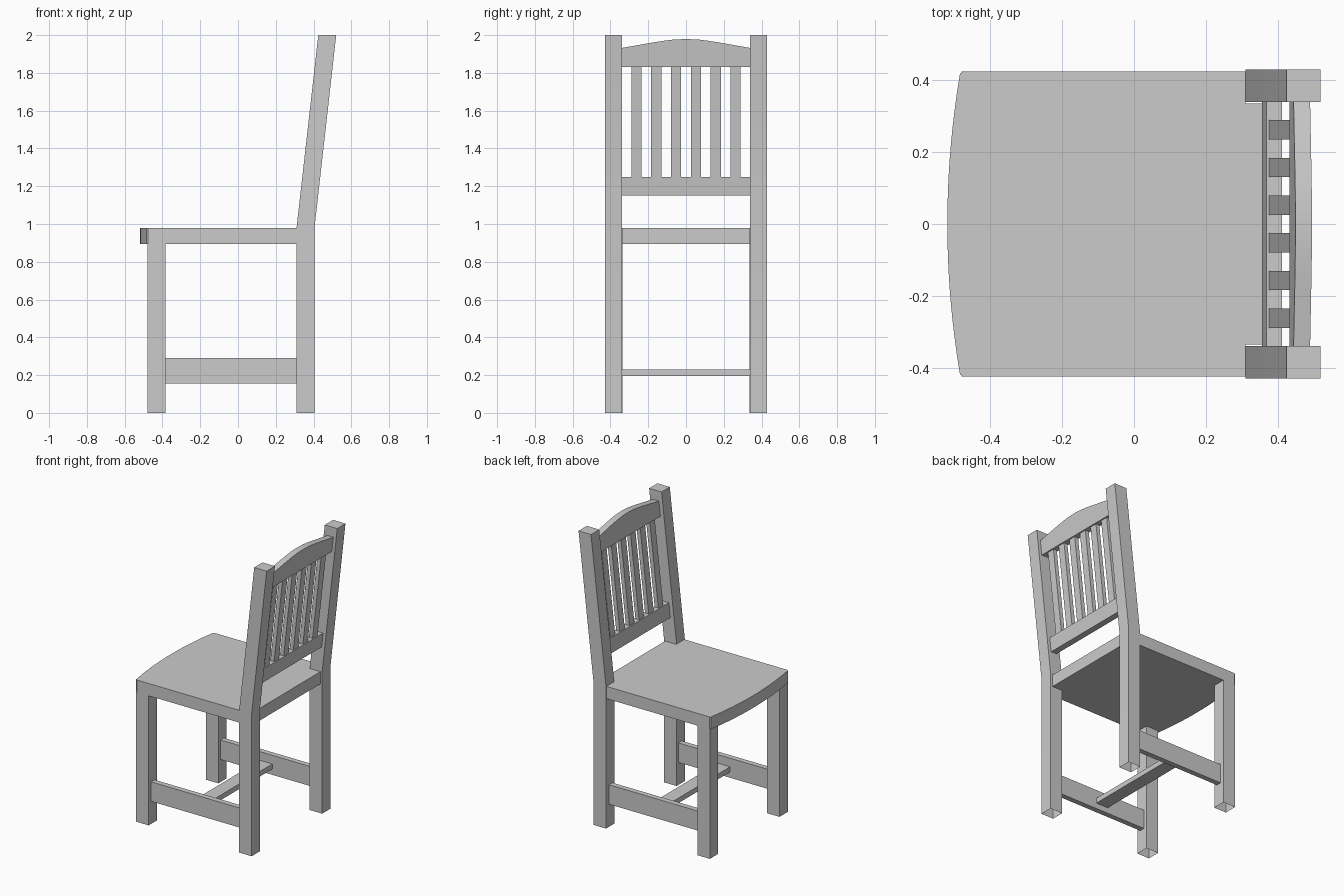
import bpy, bmesh, math
from mathutils import Vector

if "Cube" in bpy.data.objects:
    bpy.data.objects.remove(bpy.data.objects["Cube"])


def prism(name, outline, offset, open_bottom=False):
    """Sweep a closed 3D outline along an offset into a solid."""
    bm = bmesh.new()
    face = bm.faces.new([bm.verts.new(p) for p in outline])
    ret = bmesh.ops.extrude_face_region(bm, geom=[face], use_keep_orig=True)
    moved = [v for v in ret["geom"] if isinstance(v, bmesh.types.BMVert)]
    bmesh.ops.translate(bm, verts=moved, vec=Vector(offset))
    bmesh.ops.recalc_face_normals(bm, faces=bm.faces)
    if open_bottom:
        low = [f for f in bm.faces if all(v.co.z < 1e-4 for v in f.verts)]
        bmesh.ops.delete(bm, geom=low, context='FACES_ONLY')
    mesh = bpy.data.meshes.new(name)
    bm.to_mesh(mesh)
    bm.free()
    ob = bpy.data.objects.new(name, mesh)
    bpy.context.collection.objects.link(ob)
    bpy.context.view_layer.objects.active = ob
    bpy.ops.object.select_all(action='DESELECT')
    ob.select_set(True)
    bpy.ops.object.shade_smooth_by_angle(angle=math.radians(30))
    return ob


def box(name, x0, x1, y0, y1, z0, z1, open_bottom=False):
    pts = [(x0, y0, z0), (x1, y0, z0), (x1, y1, z0), (x0, y1, z0)]
    return prism(name, pts, (0, 0, z1 - z0), open_bottom)


def leaning(name, yz, thickness):
    """Board whose y-z outline follows the tilt of the backrest."""
    def x_at(z):
        return 0.360 + 0.113 * (z - 0.98) - thickness / 2
    return prism(name, [(x_at(z), y, z) for y, z in yz], (thickness, 0, 0))


# Seat with bowed front edge and softened front corners
front = [(-0.52 + 0.035 * (y / 0.418) ** 2, y)
         for y in [0.418 * (i / 8 - 1) for i in range(17)]]
seat = [(0.395, -0.335), (0.31, -0.335), (0.31, -0.425), (-0.476, -0.425)]
seat += front
seat += [(-0.476, 0.425), (0.31, 0.425), (0.31, 0.335), (0.395, 0.335)]
prism("seat", [(x, y, 0.895) for x, y in seat], (0, 0, 0.085))

for side, s in (("right", -1), ("left", 1)):
    # Front leg
    box("front_leg_" + side, -0.48, -0.385, s * 0.335, s * 0.425, 0, 0.895, True)
    # Back leg and raked back post in one piece
    post = [(0.31, 0), (0.405, 0), (0.405, 0.98), (0.52, 2), (0.425, 2), (0.31, 0.98)]
    prism("back_post_" + side, [(x, s * 0.34, z) for x, z in post],
          (0, s * 0.09, 0), True)
    # Side stretcher
    box("side_stretcher_" + side, -0.385, 0.31, s * 0.36, s * 0.397, 0.155, 0.29)

# Cross stretcher between the side stretchers
box("cross_stretcher", -0.085, 0.01, -0.36, 0.36, 0.195, 0.23)

# Lower back rail
leaning("lower_back_rail", [(-0.34, 1.15), (0.34, 1.15), (0.34, 1.25), (-0.34, 1.25)], 0.044)

# Crest rail with arched top
arch = [(0.34, 1.932), (0.17, 1.962), (0.11, 1.971), (0.06, 1.977), (0, 1.979)]
leaning("crest_rail", [(-0.34, 1.83), (0.34, 1.83)] + arch
        + [(-y, z) for y, z in arch[-2::-1]], 0.046)

# Back slats
for i in range(6):
    y = (i - 2.5) * 0.105
    leaning("back_slat_%d" % (i + 1), [(y - 0.027, 1.25), (y + 0.027, 1.25),
            (y + 0.027, 1.83), (y - 0.027, 1.83)], 0.028)
